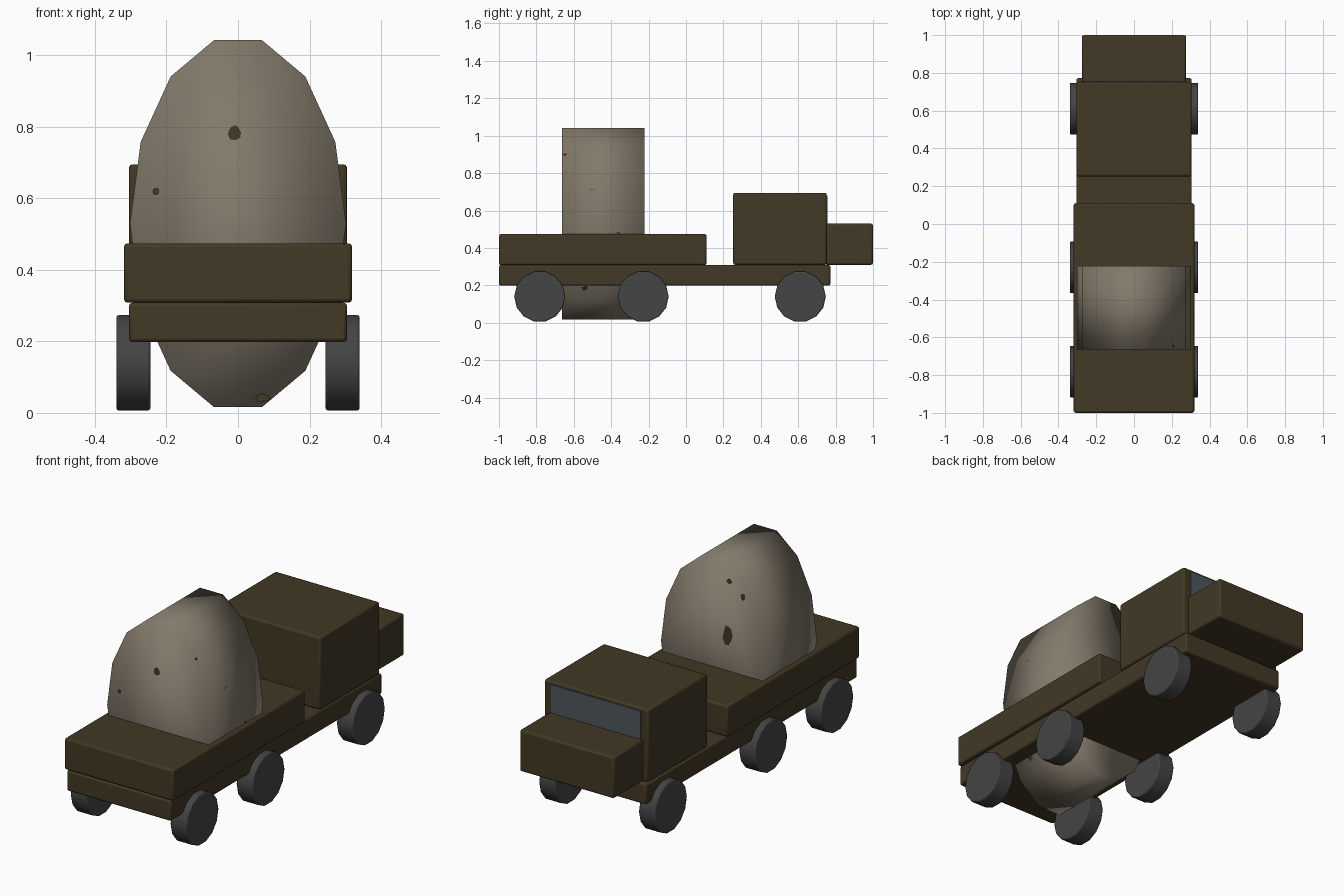
import bpy, bmesh, math, random
from mathutils import Matrix, Vector

random.seed(4)
cube = bpy.data.objects.get("Cube")
if cube:
    bpy.data.objects.remove(cube, do_unlink=True)


def material(name, rgb):
    m = bpy.data.materials.new(name)
    m.use_nodes = True
    m.diffuse_color = (*rgb, 1)
    m.node_tree.nodes["Principled BSDF"].inputs["Base Color"].default_value = (*rgb, 1)
    return m


OLIVE = material("dark olive", (0.054, 0.040, 0.018))
STONE = material("warm grey", (0.223, 0.191, 0.144))
RUBBER = material("tyre grey", (0.058, 0.058, 0.058))
GLASS = material("blue grey glass", (0.076, 0.093, 0.114))


def finish(name, bm, mat, bevel=0.0):
    mesh = bpy.data.meshes.new(name)
    bm.to_mesh(mesh)
    bm.free()
    mesh.materials.append(mat)
    ob = bpy.data.objects.new(name, mesh)
    bpy.context.collection.objects.link(ob)
    if bevel:
        mod = ob.modifiers.new("Bevel", "BEVEL")
        mod.width, mod.segments = bevel, 2
        mod.limit_method = "ANGLE"
        mod.angle_limit = math.radians(40)
    bpy.ops.object.select_all(action="DESELECT")
    ob.select_set(True)
    bpy.context.view_layer.objects.active = ob
    return ob


def box(name, half_x, y, z, mat, bevel=0.01):
    bm = bmesh.new()
    size = Matrix.Diagonal((2 * half_x, y[1] - y[0], z[1] - z[0], 1))
    centre = Matrix.Translation((0, sum(y) / 2, sum(z) / 2))
    bmesh.ops.create_cube(bm, size=1, matrix=centre @ size)
    finish(name, bm, mat, bevel)
    bpy.ops.object.shade_smooth_by_angle(angle=math.radians(50))


def prism(name, axis, rx, rz, depth, centre, mat, turn=0.0, bevel=0.0):
    """Fourteen-sided drum lying along x or y."""
    bm = bmesh.new()
    spin = Matrix.Rotation(turn, 4, "Z")
    bmesh.ops.create_cone(bm, cap_ends=True, segments=SIDES, radius1=1, radius2=1,
                          depth=depth, matrix=spin)
    lay = Matrix.Rotation(math.pi / 2, 4, "Y" if axis == "x" else "X")
    size = Matrix.Diagonal((1 if axis == "x" else rx, rx if axis == "x" else 1, rz, 1))
    bm.transform(Matrix.Translation(centre) @ size @ lay)
    return finish(name, bm, mat, bevel)


# Body
box("chassis", 0.305, (-1.0, 0.772), (0.198, 0.308), OLIVE)
box("cargo_bed", 0.319, (-1.0, 0.11), (0.308, 0.474), OLIVE)
box("cab", 0.305, (0.252, 0.752), (0.31, 0.695), OLIVE)
box("hood", 0.276, (0.745, 1.0), (0.31, 0.53), OLIVE)
box("windshield", 0.262, (0.75, 0.757), (0.525, 0.68), GLASS, 0)

# Wheels
SIDES = 14
for axle, y in (("bed_end", -0.782), ("middle", -0.229), ("cab_end", 0.611)):
    for side, s in (("left", 1), ("right", -1)):
        prism(f"{axle}_wheel_{side}", "x", 0.1365, 0.1365, 0.095,
              (s * 0.2925, y, 0.14), RUBBER, 0.0, 0.006)
        bpy.ops.object.shade_smooth_by_angle(angle=math.radians(40))

# Tank standing through the bed
RX, RZ, MID = 0.302, 0.526, 0.529
TANK_Y = (-0.664, -0.222)
prism("tank", "y", RX, RZ, TANK_Y[1] - TANK_Y[0], (0, sum(TANK_Y) / 2, MID),
      STONE, math.pi / 2)
bpy.ops.object.shade_smooth()


# Worn patches on the tank
def patch(name, centre, normal, w, h):
    n = Vector(normal).normalized()
    across = Vector((0, 0, 1)).cross(n).normalized()
    up = n.cross(across)
    bm = bmesh.new()
    ring = []
    for i in range(9):
        a = math.tau * i / 9
        r = random.uniform(0.35, 0.55)
        ring.append(bm.verts.new(Vector(centre) + n * 0.002
                                 + across * (w * r * math.cos(a)) + up * (h * r * math.sin(a))))
    bm.faces.new(ring)
    finish(name, bm, OLIVE)


def side_point(z):
    """Position and slope of the tank wall on +x at a height."""
    step = math.tau / SIDES
    for i in range(SIDES // 2):
        a, b = i * step, (i + 1) * step
        x1, z1 = RX * math.sin(a), MID + RZ * math.cos(a)
        x2, z2 = RX * math.sin(b), MID + RZ * math.cos(b)
        if z2 <= z <= z1:
            t = (z1 - z) / (z1 - z2)
            return x1 + t * (x2 - x1), (z1 - z2, x2 - x1)


end_patches = ((0, -0.01, 0.785, 0.045, 0.045), (0, -0.23, 0.62, 0.02, 0.02),
               (0, 0.07, 0.042, 0.04, 0.025), (1, -0.09, 0.665, 0.06, 0.12),
               (1, -0.1, 0.95, 0.03, 0.025), (1, -0.18, 0.89, 0.025, 0.04))
for k, (end, x, z, w, h) in enumerate(end_patches):
    patch(f"end_patch_{k}", (x, TANK_Y[end], z), (0, 2 * end - 1, 0), w, h)

wall_patches = ((-0.648, 0.905, 0.025, 0.03), (-0.5, 0.72, 0.05, 0.03),
                (-0.36, 0.50, 0.035, 0.05), (-0.54, 0.185, 0.035, 0.03),
                (-0.36, 0.13, 0.05, 0.04))
for k, (y, z, w, h) in enumerate(wall_patches):
    x, (nx, nz) = side_point(z)
    patch(f"wall_patch_{k}", (x, y, z), (nx, 0, nz), w, h)
